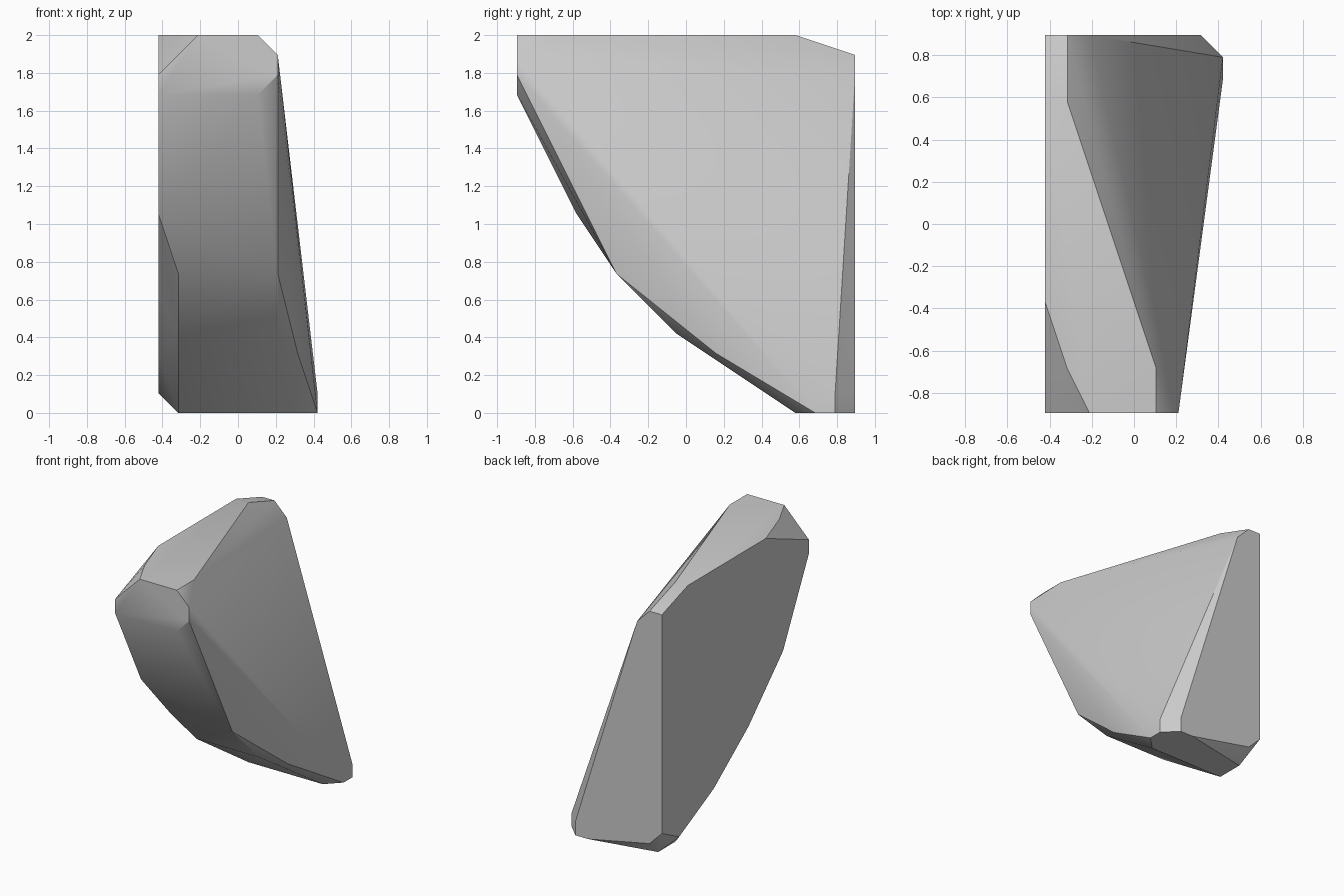
import bpy
import bmesh
import math
from mathutils import Vector

default_cube = bpy.data.objects.get("Cube")
if default_cube:
    bpy.data.objects.remove(default_cube, do_unlink=True)

UNIT = 2 / 19          # size of one layout step
HALF_DEPTH = 17 / 2    # layout depth runs from front (zero) to back


def make_material(name, color):
    material = bpy.data.materials.new(name)
    material.use_nodes = True
    material.diffuse_color = color
    material.node_tree.nodes["Principled BSDF"].inputs["Base Color"].default_value = color
    return material


def place(x, y, z):
    return Vector((x, y - HALF_DEPTH, z)) * UNIT


# Outlines of the flat sides of the rock shard, in layout steps
flat_side = [(17, 18), (14, 19), (5, 19), (0, 17), (0, 16),
             (3, 10), (7, 6), (11, 3), (15, 1), (17, 2)]
top_rim = [(-3, 14), (1, 2), (1, 0), (-2, 0), (-3, 2)]
front_rim = [(2, 18), (2, 17), (1, 16)]
back_rim = [(-3, 18), (-2, 17), (3, 1), (3, 0), (2, 0), (-3, 1)]
base_rim = [(4, 15), (4, 16), (-3, 16), (-3, 14), (3, 14)]
# Curved underside ridges: depth, height, and the two ends across
belly = [(5, 7, -3, 2), (8, 4, -3, 2)]
side_corners = [(3, 10, 3), (4, 16, 1)]

points = [place(-4, y, z) for y, z in flat_side]
points += [place(x, y, 19) for x, y in top_rim]
points += [place(x, 0, z) for x, z in front_rim]
points += [place(x, 17, z) for x, z in back_rim]
points += [place(x, y, 0) for x, y in base_rim]
points += [place(x, y, z) for y, z, *ends in belly for x in ends]
points += [place(*corner) for corner in side_corners]

# Wrap the outlines in one convex shell and merge coplanar facets
bm = bmesh.new()
for point in points:
    bm.verts.new(point)
hull = bmesh.ops.convex_hull(bm, input=bm.verts)
unused = {v for v in hull["geom_interior"] + hull["geom_unused"]
          if isinstance(v, bmesh.types.BMVert) and not v.link_faces}
bmesh.ops.delete(bm, geom=list(unused), context="VERTS")
bmesh.ops.dissolve_limit(bm, angle_limit=math.radians(1),
                         verts=bm.verts, edges=bm.edges)
bmesh.ops.recalc_face_normals(bm, faces=bm.faces)

mesh = bpy.data.meshes.new("rock_shard")
bm.to_mesh(mesh)
bm.free()
rock_shard = bpy.data.objects.new("rock_shard", mesh)
bpy.context.collection.objects.link(rock_shard)
mesh.materials.append(make_material("stone grey", (0.6, 0.6, 0.6, 1)))

# Soft shading across shallow facets, crisp at the steep ones
bpy.ops.object.select_all(action="DESELECT")
rock_shard.select_set(True)
bpy.context.view_layer.objects.active = rock_shard
bpy.ops.object.shade_smooth_by_angle(angle=math.radians(30))
